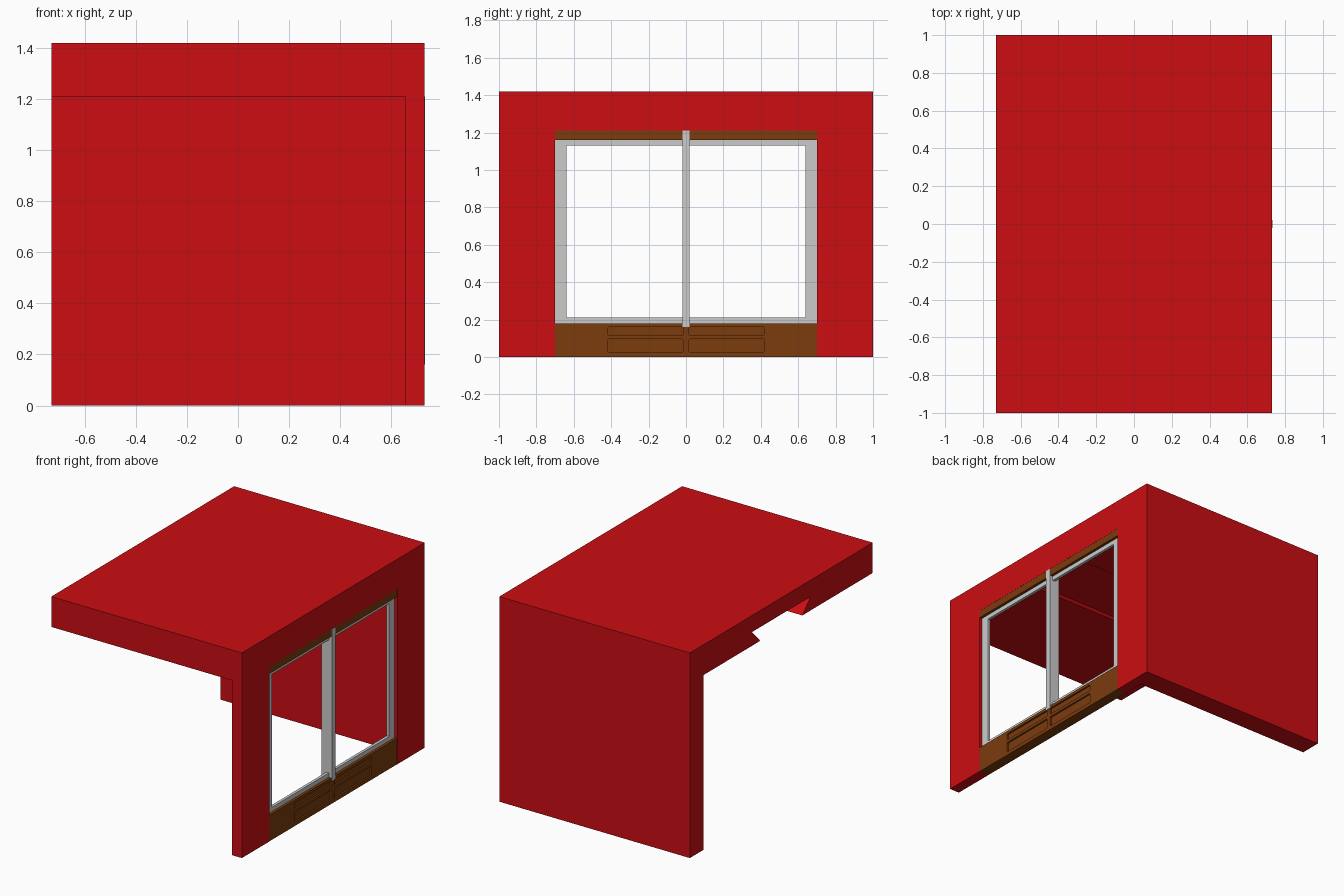
import bpy, bmesh

if "Cube" in bpy.data.objects:
    bpy.data.objects.remove(bpy.data.objects["Cube"])

X, Y, Z = 0.73, 1.0, 1.42      # outer half width, half depth, height
WALL_X, ROOF_Z = 0.655, 1.21   # inner face of window wall, underside of roof


def material(name, color):
    m = bpy.data.materials.new(name)
    m.diffuse_color = (*color, 1)
    m.use_nodes = True
    m.node_tree.nodes["Principled BSDF"].inputs["Base Color"].default_value = m.diffuse_color
    return m


def prism(name, profile, x0, x1, mat=None):
    """Extrude a (y, z) profile from x0 to x1."""
    bm = bmesh.new()
    face = bm.faces.new([bm.verts.new((x0, y, z)) for y, z in profile])
    ext = bmesh.ops.extrude_face_region(bm, geom=[face])
    verts = [g for g in ext["geom"] if isinstance(g, bmesh.types.BMVert)]
    bmesh.ops.translate(bm, verts=verts, vec=(x1 - x0, 0, 0))
    bmesh.ops.recalc_face_normals(bm, faces=bm.faces)
    mesh = bpy.data.meshes.new(name)
    bm.to_mesh(mesh)
    bm.free()
    obj = bpy.data.objects.new(name, mesh)
    bpy.context.collection.objects.link(obj)
    if mat:
        mesh.materials.append(mat)
    return obj


def box(name, x0, x1, y0, y1, z0, z1, mat=None):
    return prism(name, [(y0, z0), (y1, z0), (y1, z1), (y0, z1)], x0, x1, mat)


def cut(obj, cutter):
    mod = obj.modifiers.new("cut", "BOOLEAN")
    mod.operation, mod.solver, mod.object = "DIFFERENCE", "EXACT", cutter
    cutter.hide_render = True
    bpy.context.view_layer.objects.active = obj
    bpy.ops.object.modifier_apply(modifier=mod.name)
    bpy.data.objects.remove(cutter)


red = material("red_paint", (0.6, 0.004, 0.006))
brown = material("brown_wood", (0.2, 0.045, 0.004))

# Shell: roof slab, back wall and window wall
shell = box("wall_and_roof_shell", -X, X, -Y, Y, 0, Z, red)
cut(shell, box("room_cutter", -1, WALL_X, -1.2, 0.85, -0.2, ROOF_Z))
cut(shell, box("window_cutter", 0.5, 1, -0.7, 0.7, -0.2, ROOF_Z))

# Dovetail slot along the underside of the roof
slot = [(-0.23, 1.1), (0.23, 1.1), (0.23, ROOF_Z), (0.32, 1.305),
        (-0.32, 1.305), (-0.23, ROOF_Z)]
cut(shell, prism("slot_cutter", slot, -1, WALL_X))

# Wooden panel below the window with four recessed fields
panel = box("lower_panel", WALL_X, 0.729, -0.7, 0.7, 0, 0.18, brown)
for side in (-1, 1):
    ya, yb = sorted((side * 0.015, side * 0.42))
    for z0, z1 in ((0.025, 0.095), (0.115, 0.16)):
        c = 0.006
        field = [(ya + c, z0), (yb - c, z0), (yb, z0 + c), (yb, z1 - c),
                 (yb - c, z1), (ya + c, z1), (ya, z1 - c), (ya, z0 + c)]
        cut(panel, prism("field_cutter", field, 0.717, 0.8))

# Wooden lintel above the window
box("lintel", WALL_X, 0.729, -0.7, 0.7, 1.16, ROOF_Z, brown)

# Window frame, set back from the wall face
FX = (0.69, 0.71)
for name, y in (("front_stile", -0.7), ("back_stile", 0.64)):
    box(name, *FX, y, y + 0.06, 0.18, 1.16)
for name, z in (("bottom_rail", 0.18), ("top_rail", 1.13)):
    box(name, *FX, -0.64, 0.64, z, z + 0.03)

# Centre post
box("centre_mullion", WALL_X, 0.733, -0.02, 0.02, 0.16, ROOF_Z)
